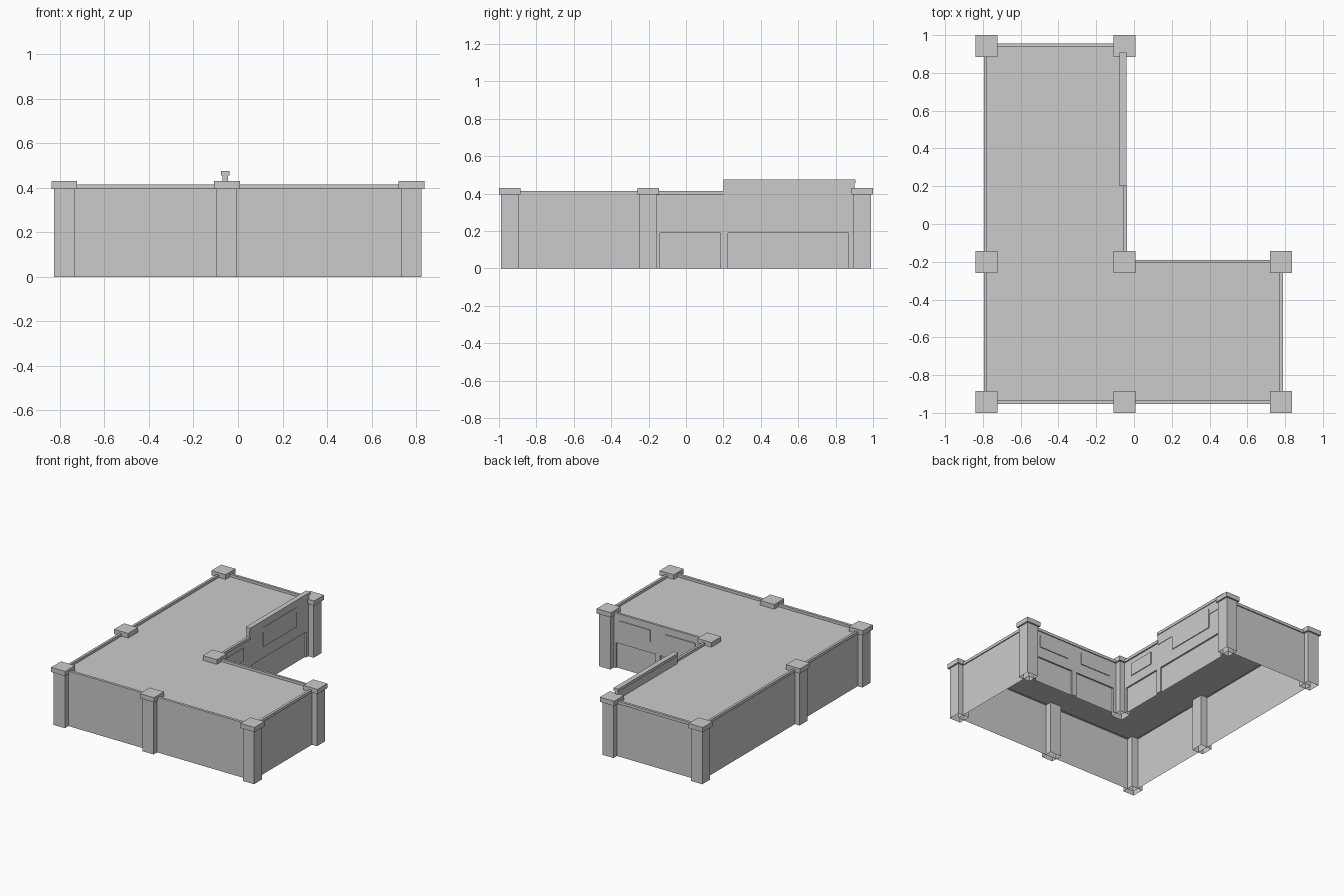
import bpy, bmesh

if "Cube" in bpy.data.objects:
    bpy.data.objects.remove(bpy.data.objects["Cube"])

XL, XM, XR = -0.78, -0.05, 0.778      # pillar grid lines
YF, YM, YB = -0.942, -0.202, 0.942
WALL_TOP = 0.395


def make_object(name, bm):
    mesh = bpy.data.meshes.new(name)
    bmesh.ops.recalc_face_normals(bm, faces=bm.faces)
    bm.to_mesh(mesh)
    bm.free()
    ob = bpy.data.objects.new(name, mesh)
    bpy.context.collection.objects.link(ob)
    return ob


def box(name, x, y, z, open_bottom=False):
    """Box from (min, max) ranges."""
    bm = bmesh.new()
    bmesh.ops.create_cube(bm, size=1)
    for v in bm.verts:
        v.co = [r[0] + (c + 0.5) * (r[1] - r[0]) for c, r in zip(v.co, (x, y, z))]
    ob = make_object(name, bm)
    if open_bottom:
        remove_bottom(ob)
    return ob


def remove_bottom(ob):
    bm = bmesh.new()
    bm.from_mesh(ob.data)
    low = [f for f in bm.faces if all(abs(v.co.z) < 1e-4 for v in f.verts)]
    bmesh.ops.delete(bm, geom=low, context='FACES')
    bm.to_mesh(ob.data)
    bm.free()


# L-shaped hollow shell with a flat roof
WL, WM, WR = -0.787, -0.047, 0.782
WF, WN, WB = -0.946, -0.197, 0.948
outline = [(WL, WF), (WR, WF), (WR, WN), (WM, WN), (WM, WB), (WL, WB)]
bm = bmesh.new()
base = bm.faces.new([bm.verts.new((x, y, 0)) for x, y in outline])
top = bmesh.ops.extrude_face_region(bm, geom=[base], use_keep_orig=True)
bmesh.ops.translate(bm, vec=(0, 0, WALL_TOP),
                    verts=[g for g in top['geom'] if isinstance(g, bmesh.types.BMVert)])
shell = make_object("building_shell", bm)

# Shallow doorway recesses in the two courtyard walls
DEPTH, DOOR_TOP = 0.012, 0.19
cutters = []
for a, b in ((-0.14, 0.185), (0.225, 0.87)):
    cutters.append(box("door_cutter", (WM - DEPTH, WM + 0.05), (a, b), (-0.05, DOOR_TOP)))
for a, b in ((0.02, 0.35), (0.39, 0.715)):
    cutters.append(box("door_cutter", (a, b), (WN - DEPTH, WN + 0.05), (-0.05, DOOR_TOP)))
for c in cutters:
    mod = shell.modifiers.new("doorway", 'BOOLEAN')
    mod.operation = 'DIFFERENCE'
    mod.solver = 'EXACT'
    mod.object = c
deps = bpy.context.evaluated_depsgraph_get()
cut_mesh = bpy.data.meshes.new_from_object(shell.evaluated_get(deps))
shell.modifiers.clear()
shell.data = cut_mesh
for c in cutters:
    bpy.data.objects.remove(c)
remove_bottom(shell)

# Thin raised sign panels above the doorways
T = 0.006
for a, b, lo, hi in ((-0.08, 0.13, 0.26, 0.355), (0.36, 0.75, 0.275, 0.42)):
    box("wall_panel", (WM - 0.004, WM + T), (a, b), (lo, hi))
for a, b in ((0.06, 0.31), (0.43, 0.68)):
    box("wall_panel", (a, b), (WN - 0.004, WN + T), (0.27, 0.36))

# Coping strips along the wall tops
CZ = (WALL_TOP - 0.002, 0.414)
for name, y, x in (("front_coping", (-0.953, -0.933), (XL, XR)),
                   ("courtyard_coping", (-0.207, -0.19), (XM, XR)),
                   ("back_coping", (0.937, 0.956), (XL, XM))):
    box(name, x, y, CZ)
for name, x, y in (("left_coping", (-0.795, -0.777), (YF, YB)),
                   ("right_coping", (0.77, 0.789), (YF, YM)),
                   ("courtyard_side_coping", (-0.055, -0.037), (YM, 0.205))):
    box(name, x, y, CZ)

# Raised parapet over the large doorway
box("parapet_wall", (-0.07, -0.044), (0.2, 0.9), (0.38, 0.456))
box("parapet_cap", (-0.076, -0.039), (0.2, 0.907), (0.455, 0.476))

# Pillars (open underneath) with square caps
for x, y in ((XL, YF), (XM, YF), (XR, YF), (XL, YM), (XM, YM), (XR, YM), (XL, YB), (XM, YB)):
    h, c = 0.046, 0.058
    box("pillar", (x - h, x + h), (y - h, y + h), (0, WALL_TOP), open_bottom=True)
    box("pillar_cap", (x - c, x + c), (y - c, y + c), (WALL_TOP, 0.43))
